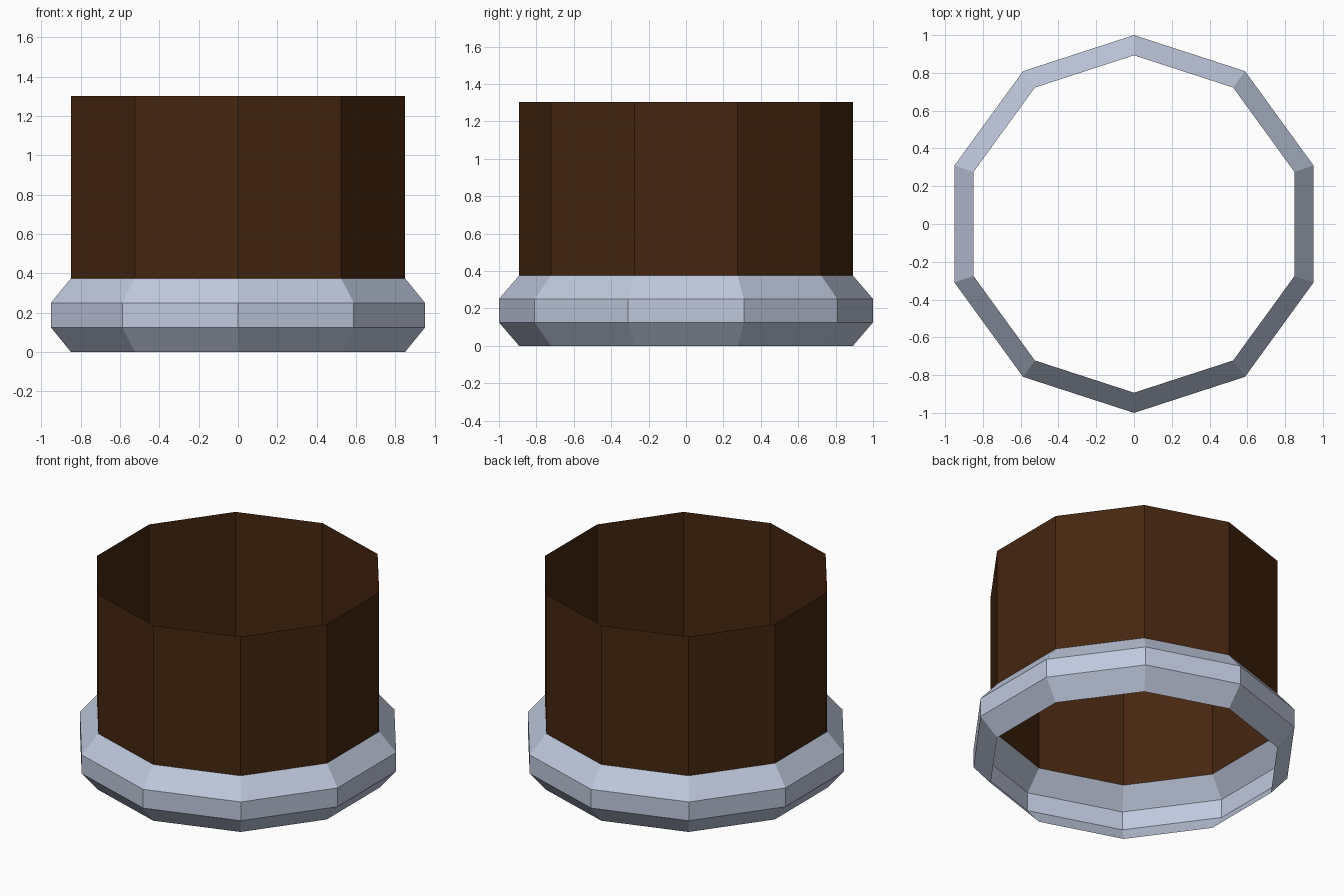
import bpy, bmesh, math

if "Cube" in bpy.data.objects:
    bpy.data.objects.remove(bpy.data.objects["Cube"])

SIDES = 10


def material(name, rgb):
    m = bpy.data.materials.new(name)
    m.diffuse_color = (*rgb, 1.0)
    m.use_nodes = True
    m.node_tree.nodes["Principled BSDF"].inputs["Base Color"].default_value = m.diffuse_color
    return m


def lathe(name, profile, mat):
    """Open ten-sided surface from (radius, z) points, one corner on +y."""
    bm = bmesh.new()
    rings = []
    for r, z in profile:
        ring = []
        for k in range(SIDES):
            a = math.pi / 2 + 2 * math.pi * k / SIDES
            ring.append(bm.verts.new((r * math.cos(a), r * math.sin(a), z)))
        rings.append(ring)
    for low, high in zip(rings, rings[1:]):
        for k in range(SIDES):
            n = (k + 1) % SIDES
            bm.faces.new((low[k], low[n], high[n], high[k]))
    mesh = bpy.data.meshes.new(name)
    bm.to_mesh(mesh)
    bm.free()
    mesh.materials.append(mat)
    obj = bpy.data.objects.new(name, mesh)
    bpy.context.collection.objects.link(obj)
    return obj


metal = material("pale blue grey metal", (0.52, 0.58, 0.72))
wood = material("dark brown", (0.060, 0.0195, 0.005))

# Bevelled metal collar, a hollow shell open at top and bottom
lathe("collar", [(0.893, 0.0), (1.0, 0.125), (1.0, 0.25), (0.893, 0.375)], metal)

# Straight open brown tube standing on the collar
lathe("tube", [(0.893, 0.375), (0.893, 1.303)], wood)
